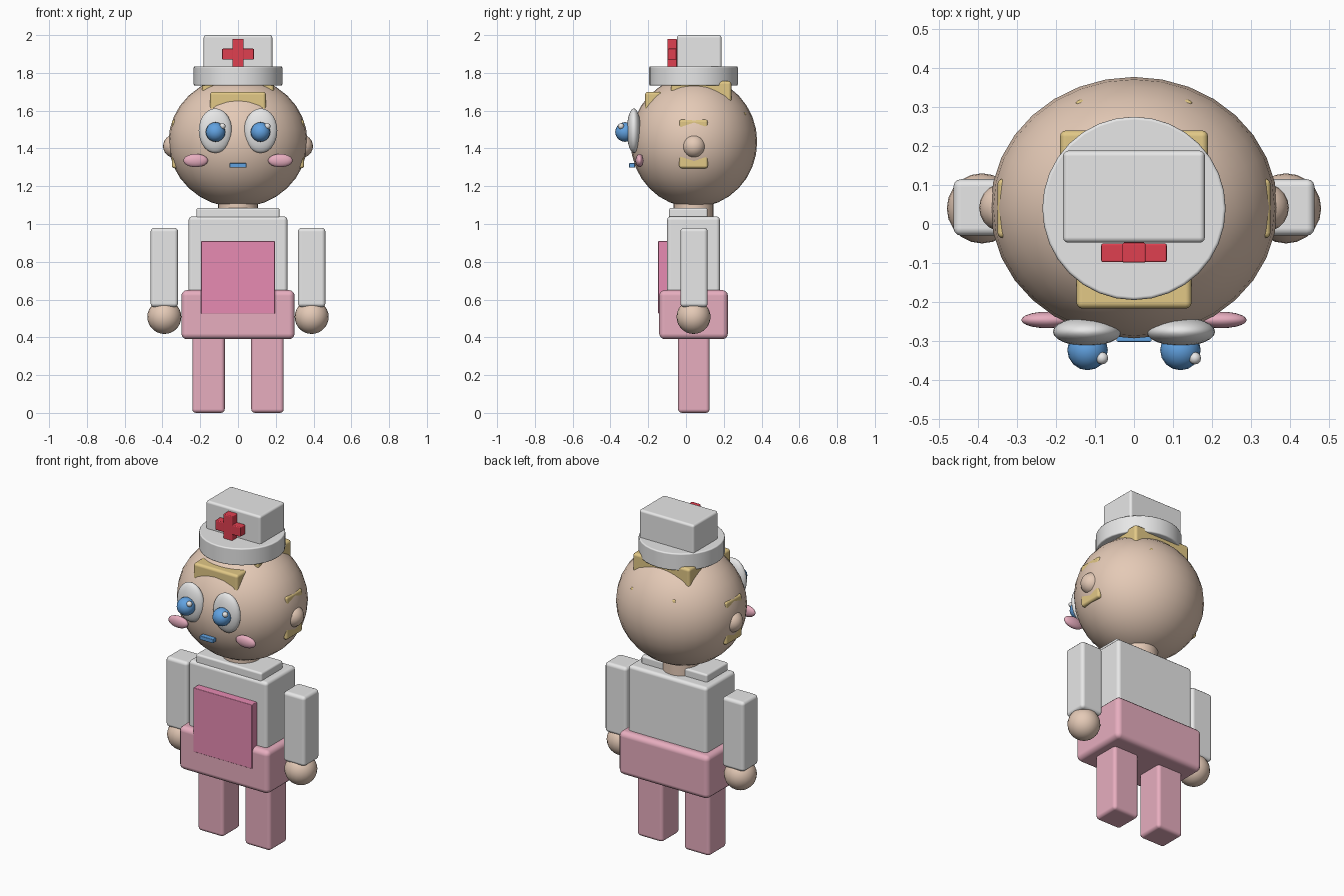
import bpy, math

if "Cube" in bpy.data.objects:
    bpy.data.objects.remove(bpy.data.objects["Cube"])


def material(name, rgb):
    m = bpy.data.materials.new(name)
    m.diffuse_color = (*rgb, 1)
    m.use_nodes = True
    m.node_tree.nodes["Principled BSDF"].inputs["Base Color"].default_value = m.diffuse_color
    return m


SKIN = material("skin", (0.78, 0.59, 0.47))
WHITE = material("white", (0.87, 0.87, 0.87))
PINK = material("pink", (0.80, 0.42, 0.52))
ROSE = material("rose", (0.80, 0.26, 0.45))
RED = material("red", (0.74, 0.05, 0.08))
BLUE = material("blue", (0.12, 0.36, 0.75))
HAIR = material("blond", (0.76, 0.58, 0.24))


def finish(name, mat, angle=60):
    o = bpy.context.object
    o.name = name
    o.data.materials.append(mat)
    bpy.ops.object.transform_apply(location=False, rotation=False, scale=True)
    bpy.ops.object.shade_smooth_by_angle(angle=math.radians(angle))
    return o


def box(name, mat, x, y, z, bevel=0.02):
    """Rounded box from (min, max) ranges."""
    r = (x, y, z)
    bpy.ops.mesh.primitive_cube_add(size=1, location=[(a + b) / 2 for a, b in r])
    o = bpy.context.object
    o.scale = [b - a for a, b in r]
    finish(name, mat)
    if bevel:
        m = o.modifiers.new("round", 'BEVEL')
        m.width = bevel
        m.segments = 3
    # smooth the rounded edges but keep the large faces flat
        for p in o.data.polygons:
            p.use_smooth = True
        m.harden_normals = True
    return o


def ball(name, mat, centre, radii, seg=32, rings=16):
    bpy.ops.mesh.primitive_uv_sphere_add(segments=seg, ring_count=rings,
                                         radius=1, location=centre)
    bpy.context.object.scale = radii
    return finish(name, mat)


def disc(name, mat, radius, z, bevel):
    bpy.ops.mesh.primitive_cylinder_add(vertices=32, radius=radius, depth=z[1] - z[0],
                                        location=(0, 0.04, sum(z) / 2))
    o = finish(name, mat, 40)
    if bevel:
        m = o.modifiers.new("round", 'BEVEL')
        m.width = bevel
        m.segments = 2
        m.limit_method = 'ANGLE'
        m.angle_limit = math.radians(40)
        m.harden_normals = True
    return o


# body
box("torso", WHITE, (-0.262, 0.262), (-0.10, 0.18), (0.50, 1.04))
box("collar", WHITE, (-0.22, 0.22), (-0.09, 0.115), (1.02, 1.085), 0.012)
box("skirt", PINK, (-0.30, 0.30), (-0.142, 0.222), (0.39, 0.65), 0.03)
box("apron", ROSE, (-0.195, 0.195), (-0.147, -0.06), (0.525, 0.91), 0.004)
disc("neck", SKIN, 0.105, (1.03, 1.14), 0)

# limbs
for side, s in (("left", 1), ("right", -1)):
    box(side + "_leg", PINK, sorted((0.07 * s, 0.242 * s)), (-0.042, 0.125), (0.005, 0.43))
    box(side + "_arm", WHITE, sorted((0.317 * s, 0.463 * s)), (-0.03, 0.115), (0.56, 0.98))
    ball(side + "_hand", SKIN, (0.39 * s, 0.04, 0.508), (0.09, 0.09, 0.09), 20, 14)

# head and hair blocks that break through its surface
ball("head", SKIN, (0, 0.042, 1.435), (0.368, 0.335, 0.347))
box("fringe", HAIR, (-0.148, 0.148), (-0.217, 0.0), (1.50, 1.70), 0.016)
box("crown_hair", HAIR, (-0.19, 0.19), (-0.08, 0.24), (1.55, 1.757), 0.016)
box("back_hair", HAIR, (-0.15, 0.15), (0.1, 0.319), (1.35, 1.592), 0.012)
box("side_hair", HAIR, (-0.35, 0.35), (-0.036, 0.116), (1.295, 1.553), 0.014)

# face
box("mouth", BLUE, (-0.045, 0.045), (-0.302, -0.27), (1.298, 1.322), 0.004)
for side, s in (("left", 1), ("right", -1)):
    ball(side + "_ear", SKIN, (0.335 * s, 0.042, 1.412), (0.062, 0.062, 0.062), 20, 12)
    ball(side + "_eye", WHITE, (0.12 * s, -0.276, 1.494), (0.088, 0.037, 0.118), 24, 14)
    ball(side + "_pupil", BLUE, (0.119 * s, -0.323, 1.487), (0.052, 0.052, 0.052), 16, 10)
    ball(side + "_glint", WHITE, (0.119 * s + 0.037, -0.344, 1.518),
         (0.016, 0.016, 0.016), 12, 8)
    ball(side + "_cheek", PINK, (0.224 * s, -0.246, 1.336), (0.065, 0.021, 0.035), 20, 12)

# cap with cross
disc("cap_brim", WHITE, 0.235, (1.732, 1.835), 0.008)
box("cap_top", WHITE, (-0.182, 0.182), (-0.048, 0.188), (1.80, 2.0), 0.014)
box("cross_upright", RED, (-0.03, 0.03), (-0.099, -0.048), (1.822, 1.98), 0.005)
box("cross_bar", RED, (-0.084, 0.084), (-0.098, -0.05), (1.87, 1.928), 0.005)

# rest the feet on the ground
for o in bpy.data.objects:
    if o.name.endswith("_leg"):
        o.location.z -= 0.005
